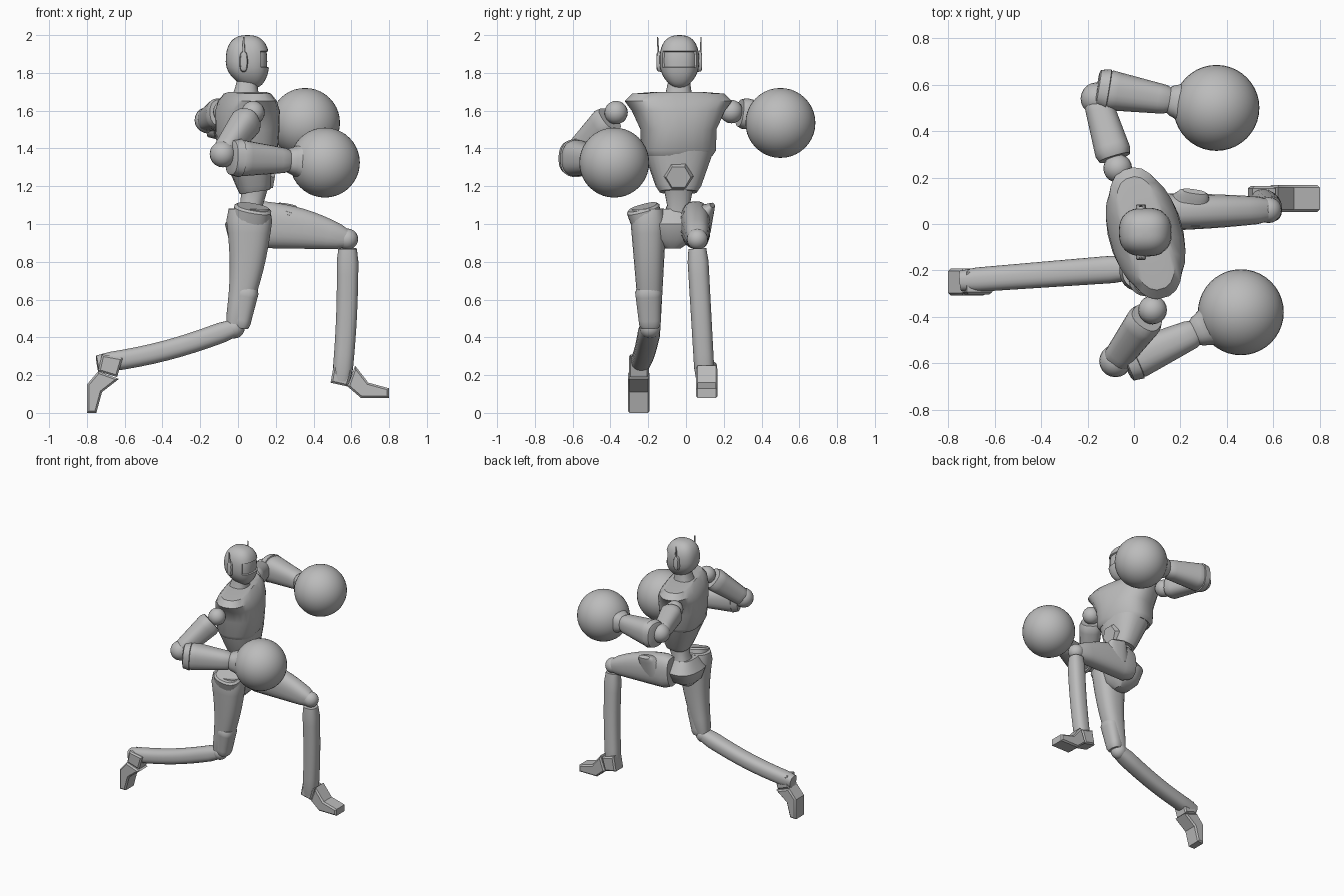
import bpy
import bmesh
import math
from mathutils import Vector, Matrix

default_cube = bpy.data.objects.get("Cube")
if default_cube:
    bpy.data.objects.remove(default_cube, do_unlink=True)

X, Y, Z = Vector((1, 0, 0)), Vector((0, 1, 0)), Vector((0, 0, 1))

grey = bpy.data.materials.new("plain_grey")
grey.use_nodes = True
grey.diffuse_color = (0.5, 0.5, 0.5, 1)
grey.node_tree.nodes["Principled BSDF"].inputs["Base Color"].default_value = grey.diffuse_color


def finish(name, bm, angle=35):
    """Turn a bmesh into a named grey object with sharp edges kept."""
    bmesh.ops.recalc_face_normals(bm, faces=bm.faces)
    mesh = bpy.data.meshes.new(name)
    bm.to_mesh(mesh)
    bm.free()
    mesh.materials.append(grey)
    part = bpy.data.objects.new(name, mesh)
    bpy.context.collection.objects.link(part)
    bpy.ops.object.select_all(action='DESELECT')
    part.select_set(True)
    bpy.context.view_layer.objects.active = part
    bpy.ops.object.shade_smooth_by_angle(angle=math.radians(angle))


def soften(value, power):
    """Signed power that squares off a circle."""
    return math.copysign(abs(value) ** (2 / power), value)


def skin(name, side, points, sizes, power=2.5, sides=24):
    """Skin rounded-square rings of (width, depth) strung along points."""
    bm = bmesh.new()
    last = len(points) - 1
    loops = []
    for i, (point, (width, depth)) in enumerate(zip(points, sizes)):
        along = (points[min(i + 1, last)] - points[max(i - 1, 0)]).normalized()
        across = (side - along * side.dot(along)).normalized()
        up = along.cross(across)
        angles = [math.tau * (k + 0.5) / sides for k in range(sides)]
        loops.append([bm.verts.new(point + across * width * soften(math.cos(a), power)
                                   + up * depth * soften(math.sin(a), power)) for a in angles])
    for low, high in zip(loops, loops[1:]):
        for k in range(sides):
            following = (k + 1) % sides
            bm.faces.new((low[k], low[following], high[following], high[k]))
    bm.faces.new(loops[0])
    bm.faces.new(loops[-1])
    finish(name, bm)


def limb(name, side, start, end, start_size, end_size, bow=Vector(), curve=1, steps=10):
    """Tapered limb with rounded rims; bow bends its middle."""
    points, sizes = [], []
    for i in range(steps + 1):
        t = i / steps
        rim = 0.85 if i in (0, steps) else 1
        points.append(start.lerp(end, t) + bow * math.sin(math.pi * t))
        size = Vector(start_size).lerp(Vector(end_size), t ** curve)
        sizes.append(tuple(size * rim))
    skin(name, side, points, sizes)


def stack(name, side, centre, levels, lean=0):
    """Upright shell from levels of (height, width, depth)."""
    base = levels[0][0]
    points = [Vector((centre.x + lean * (z - base), centre.y, z)) for z, width, depth in levels]
    skin(name, side, points, [(width, depth) for z, width, depth in levels])


def ball(name, centre, radius, segments=20):
    bm = bmesh.new()
    bmesh.ops.create_uvsphere(bm, u_segments=segments, v_segments=segments // 2, radius=radius)
    bmesh.ops.translate(bm, verts=bm.verts, vec=centre)
    finish(name, bm, 60)


def slab(name, outline, origin, turn, half):
    """Bevelled plate from a side outline, turned about its origin."""
    bm = bmesh.new()
    face = bm.faces.new([bm.verts.new((x, -half, z)) for x, z in outline])
    made = bmesh.ops.extrude_face_region(bm, geom=[face])["geom"]
    moved = [item for item in made if isinstance(item, bmesh.types.BMVert)]
    bmesh.ops.translate(bm, verts=moved, vec=Y * half * 2)
    rims = [e for e in bm.edges if abs(e.verts[0].co.y - e.verts[1].co.y) < half]
    bmesh.ops.bevel(bm, geom=rims, offset=0.01, segments=1, affect='EDGES')
    placing = Matrix.Translation(origin) @ Matrix.Rotation(math.radians(turn), 4, 'Y')
    bmesh.ops.transform(bm, matrix=placing, verts=bm.verts)
    finish(name, bm, 30)


# Head: squared ball with a narrow jaw and a sunken visor
skull = Vector((0.05, -0.035, 1.86))
bm = bmesh.new()
bmesh.ops.create_uvsphere(bm, u_segments=32, v_segments=20, radius=1)
for v in bm.verts:
    x, y, z = (soften(c, 2.5) for c in v.co)
    jaw = max(0, -z) ** 2
    v.co = skull + Vector((x * (1 - jaw * 0.3) * 0.115 + jaw * 0.03,
                           y * (1 - jaw * 0.3) * 0.105, z * 0.14))
bm.normal_update()
visor = [f for f in bm.faces if f.normal.x > 0.4 and abs(f.calc_center_median().z - 1.87) < 0.05]
bmesh.ops.inset_region(bm, faces=visor, thickness=0.003, depth=-0.01)
finish("head", bm)

# Ear pods and antennae
for label, out in (("left", Y), ("right", -Y)):
    ear = skull + out * 0.1 + X * -0.02
    limb(label + "_ear_pod", Z, ear - out * 0.02, ear + out * 0.02, (0.06, 0.025), (0.05, 0.02))
    limb(label + "_antenna", Y, ear + out * 0.01, ear + out * 0.015 + Z * 0.13,
         (0.006, 0.01), (0.003, 0.004))

# Neck
limb("neck", Y, Vector((0.04, -0.04, 1.65)), skull - Z * 0.08, (0.09, 0.09), (0.055, 0.05), curve=0.5)

# Torso: the shoulders are turned against the hips
spine = Vector((0.05, -0.04, 0))
stack("chest", Vector((-0.28, 1, 0)).normalized(), spine, [
    (1.36, 0.18, 0.13), (1.39, 0.2, 0.15), (1.5, 0.2, 0.16), (1.6, 0.25, 0.155),
    (1.65, 0.29, 0.13), (1.69, 0.25, 0.1), (1.7, 0.12, 0.09)])
stack("waist_shell", Vector((-0.1, 1, 0)), spine + X * 0.04, [
    (1.17, 0.1, 0.08), (1.2, 0.12, 0.09), (1.37, 0.18, 0.135)], lean=-0.15)
stack("waist_core", Y, spine, [(1, 0.1, 0.08), (1.1, 0.06, 0.06), (1.2, 0.08, 0.07)], lean=0.2)
stack("pelvis", Y, spine + Y * -0.03, [
    (0.87, 0.04, 0.05), (0.92, 0.12, 0.1), (1, 0.16, 0.12), (1.08, 0.1, 0.07)])

# Six-sided belly plate
bm = bmesh.new()
bmesh.ops.create_cone(bm, cap_ends=True, segments=6, radius1=0.08, radius2=0.065, depth=0.03)
placing = Matrix.Translation((0.18, -0.04, 1.25)) @ Matrix.Rotation(math.radians(100), 4, 'Y')
bmesh.ops.transform(bm, matrix=placing, verts=bm.verts)
finish("belly_plate", bm, 20)


def arm(label, shoulder, elbow, cuff, fist):
    """Jointed arm that ends in a large round fist."""
    shoulder, elbow, cuff, fist = (Vector(p) for p in (shoulder, elbow, cuff, fist))
    wrist = cuff.lerp(fist, 0.6)
    ball(label + "_shoulder_joint", shoulder, 0.062)
    limb(label + "_upper_arm", Z, shoulder.lerp(elbow, 0.15), elbow, (0.085, 0.08), (0.06, 0.06))
    ball(label + "_elbow", elbow, 0.07)
    limb(label + "_forearm", Z, cuff, wrist, (0.1, 0.09), (0.063, 0.06))
    limb(label + "_cuff", Z, cuff.lerp(wrist, -0.1), cuff.lerp(wrist, 0.08), (0.09, 0.08), (0.102, 0.092))
    limb(label + "_wrist_flare", Z, cuff.lerp(fist, 0.57), cuff.lerp(fist, 0.9),
         (0.063, 0.063), (0.16, 0.16), curve=1.5)
    ball(label + "_round_fist", fist, 0.185, 40)


arm("right", (0.08, -0.37, 1.59), (-0.08, -0.59, 1.37), (-0.01, -0.59, 1.35), (0.46, -0.38, 1.325))
arm("left", (-0.07, 0.24, 1.595), (-0.16, 0.54, 1.55), (-0.13, 0.58, 1.55), (0.355, 0.5, 1.535))

# Front leg, stepping from the left hip
knee = Vector((0.58, 0.06, 0.92))
ankle = Vector((0.55, 0.1, 0.17))
hip = Vector((0.08, 0.05, 1))
limb("front_thigh", Y, hip, knee, (0.08, 0.125), (0.055, 0.055), bow=Z * 0.015, curve=2)
limb("front_hip_flap", X, hip + X * 0.15, hip + Vector((0.18, 0.09, 0.1)), (0.11, 0.1), (0.06, 0.015))
ball("front_knee", knee, 0.056)
limb("front_shin", Y, knee - Z * 0.05, ankle, (0.056, 0.058), (0.053, 0.053), bow=X * 0.01)

# Rear leg, trailing from the right hip
knee = Vector((-0.02, -0.19, 0.45))
ankle = Vector((-0.745, -0.245, 0.26))
hip = Vector((0.06, -0.2, 1.08))
limb("rear_thigh", Y, hip, knee, (0.1, 0.13), (0.055, 0.05), bow=X * 0.025)
limb("rear_hip_flap", Y, hip - Z * 0.1, hip + Vector((0.02, -0.03, 0.01)), (0.08, 0.1), (0.09, 0.1))
limb("rear_knee_guard", Y, Vector((0.05, -0.2, 0.66)), knee + X * 0.035, (0.072, 0.065), (0.056, 0.045))
ball("rear_knee", knee, 0.056)
limb("rear_shin", Y, knee, ankle, (0.06, 0.055), (0.052, 0.052), bow=Z * -0.025)

# Matching feet, the rear one standing on its toes
heel = [(-0.09, 0.07), (-0.11, -0.04), (-0.02, -0.06), (0.01, 0.04)]
foot = [(-0.02, -0.06), (0.05, -0.12), (0.2, -0.12), (0.2, -0.07), (0.09, -0.04), (0.02, 0.05)]
for label, origin, turn in (("front", (0.6, 0.11, 0.2), 0), ("rear", (-0.68, -0.25, 0.2), 90)):
    slab(label + "_heel", heel, origin, turn, 0.053)
    slab(label + "_foot", foot, origin, turn, 0.058)
